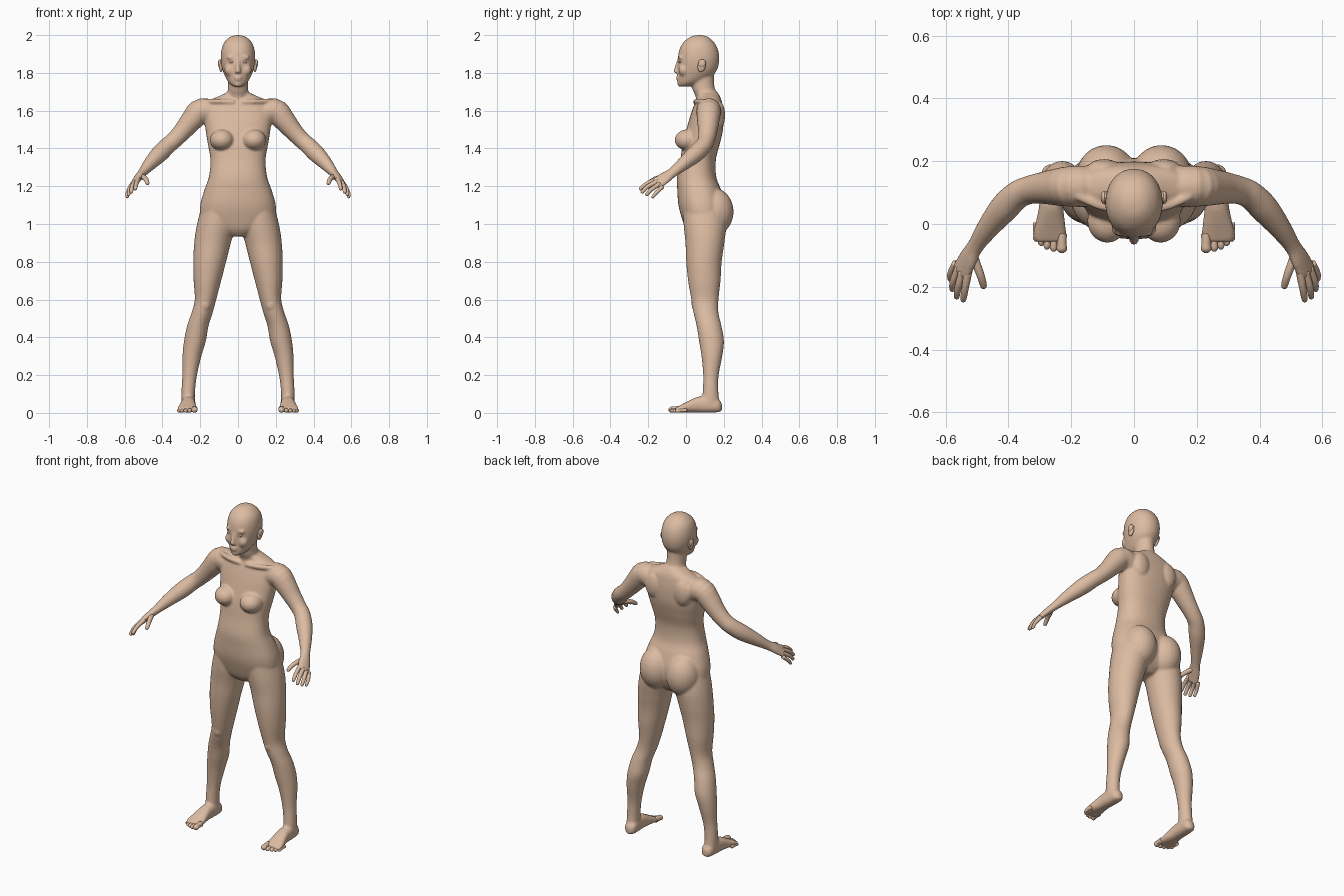
import bpy, bmesh, math
from mathutils import Vector, Matrix

skin = bpy.data.materials.new("skin")
skin.diffuse_color = (0.72, 0.50, 0.36, 1)
X, Y, Z = Vector((1, 0, 0)), Vector((0, 1, 0)), Vector((0, 0, 1))


def spline(rows, steps):
    """Smoothly interpolate rows of numbers (Catmull-Rom)."""
    out = []
    for i in range(len(rows) - 1):
        a, b, c, d = rows[max(i - 1, 0)], rows[i], rows[i + 1], rows[min(i + 2, len(rows) - 1)]
        for k in range(steps):
            t = k / steps
            out.append([0.5 * (2 * q + (r - p) * t + (2 * p - 5 * q + 4 * r - s) * t * t
                               + (3 * q - p - 3 * r + s) * t ** 3) for p, q, r, s in zip(a, b, c, d)])
    return out + [list(rows[-1])]


def loft(bm, rows, u, v=None, power=2.0, sides=28, steps=4):
    """Closed loft; rows are (x, y, z, radius_u, radius_v). Without v the rings follow the path."""
    rows = spline(rows, steps)
    rings = []
    for i, (x, y, z, ru, rv) in enumerate(rows):
        a, b = u, v
        if v is None:
            t = (Vector(rows[min(i + 1, len(rows) - 1)][:3]) - Vector(rows[max(i - 1, 0)][:3])).normalized()
            a = (u - t * u.dot(t)).normalized()
            b = t.cross(a)
        ring = []
        for k in range(sides):
            ang = 2 * math.pi * k / sides
            c, s = math.cos(ang), math.sin(ang)
            c = math.copysign(abs(c) ** (2 / power), c) * max(ru, 0.002)
            s = math.copysign(abs(s) ** (2 / power), s) * max(rv, 0.002)
            ring.append(bm.verts.new(Vector((x, y, z)) + a * c + b * s))
        rings.append(ring)
    for p, q in zip(rings, rings[1:]):
        for k in range(sides):
            n = (k + 1) % sides
            bm.faces.new((p[k], p[n], q[n], q[k]))
    bm.faces.new(rings[0][::-1])
    bm.faces.new(rings[-1])


def slices(rows):
    """Rows (z, half width, front y, back y) to loft rows."""
    return [(0, (f + b) / 2, z, w, (b - f) / 2) for z, w, f, b in rows]


def blob(bm, centre, radii, tilt=0.0):
    m = Matrix.Translation(centre) @ Matrix.Rotation(tilt, 4, 'X') @ Matrix.Diagonal((*radii, 1))
    bmesh.ops.create_uvsphere(bm, u_segments=24, v_segments=16, radius=1, matrix=m)


def mirror(bm):
    geo = bmesh.ops.duplicate(bm, geom=bm.verts[:] + bm.edges[:] + bm.faces[:])["geom"]
    bmesh.ops.scale(bm, vec=(-1, 1, 1), verts=[g for g in geo if isinstance(g, bmesh.types.BMVert)])


def finish(name, bm, voxel=0, smooth=0):
    bmesh.ops.recalc_face_normals(bm, faces=bm.faces[:])
    for f in bm.faces:
        f.smooth = True
    mesh = bpy.data.meshes.new(name)
    bm.to_mesh(mesh)
    bm.free()
    ob = bpy.data.objects.new(name, mesh)
    bpy.context.collection.objects.link(ob)
    mesh.materials.append(skin)
    if voxel:
        r = ob.modifiers.new("fuse", 'REMESH')
        r.mode, r.voxel_size, r.use_smooth_shade = 'VOXEL', voxel, True
    if smooth:
        s = ob.modifiers.new("soften", 'SMOOTH')
        s.factor, s.iterations = 0.5, smooth
    return ob


body = bmesh.new()

# Leg: thigh, knee, calf, ankle
loft(body, [(.100, .090, 1.12, .085, .105), (.115, .100, 1.00, .102, .113), (.135, .100, .90, .097, .103),
            (.150, .095, .80, .087, .094), (.162, .097, .70, .073, .086), (.172, .100, .60, .057, .072),
            (.190, .106, .53, .056, .066), (.213, .122, .46, .057, .066), (.228, .135, .38, .058, .066),
            (.244, .137, .30, .050, .055), (.256, .132, .20, .039, .041), (.263, .130, .12, .036, .041),
            (.264, .130, .06, .035, .046), (.263, .130, .02, .030, .044)], X, Y)
blob(body, (.175, .055, .575), (.030, .026, .038))

# Foot without toes
loft(body, [(.260, .190, .030, .012, .018), (.260, .172, .038, .033, .034), (.262, .120, .045, .037, .044),
            (.264, .060, .043, .038, .041), (.266, .015, .033, .045, .031), (.268, -.025, .023, .052, .020),
            (.268, -.048, .017, .050, .014), (.268, -.058, .015, .044, .010)], X, Z, 2.4)

# Arm, wrist and palm
across = Vector((.60, .53, -.60))
loft(body, [(.12, .120, 1.585, .065, .065), (.195, .120, 1.600, .066, .066), (.24, .118, 1.555, .060, .060),
            (.29, .115, 1.495, .051, .050), (.335, .108, 1.447, .045, .045), (.372, .092, 1.415, .045, .045),
            (.415, .050, 1.372, .046, .046), (.465, -.012, 1.320, .036, .036), (.505, -.070, 1.273, .028, .024),
            (.528, -.110, 1.246, .036, .020), (.550, -.152, 1.216, .039, .015), (.554, -.160, 1.211, .034, .011)],
     across)

# Breast, buttock, shoulder blade, collar bone
blob(body, (.085, .010, 1.445), (.064, .070, .056))
blob(body, (.088, .148, 1.065), (.098, .104, .125))
blob(body, (.095, .175, 1.575), (.055, .032, .075))
loft(body, [(.02, .05, 1.645, .012, .012), (.10, .055, 1.650, .013, .013), (.18, .09, 1.650, .014, .014)], Z)
# Cheek and brow
blob(body, (.042, -.012, 1.815), (.030, .028, .032))
blob(body, (.032, -.028, 1.882), (.030, .014, .010))
mirror(body)

# Torso
loft(body, slices([(1.70, .050, .050, .165), (1.675, .105, .060, .180), (1.645, .165, .048, .190),
                   (1.58, .180, .025, .198), (1.50, .172, .002, .196), (1.42, .159, -.018, .178),
                   (1.34, .146, -.030, .158), (1.25, .154, -.047, .160), (1.18, .178, -.046, .186),
                   (1.10, .200, -.040, .208), (1.03, .195, -.022, .205), (.97, .130, .000, .180),
                   (.935, .050, .030, .140)]), X, Y, 2.3, 40)

# Neck
loft(body, [(0, .120, 1.62, .075, .070), (0, .115, 1.67, .062, .063), (0, .092, 1.72, .053, .060),
            (0, .085, 1.80, .053, .062)], X, Y)

# Head
loft(body, slices([(2.0, .012, .058, .085), (1.99, .043, .022, .117), (1.96, .074, -.015, .150),
                   (1.92, .088, -.036, .170), (1.87, .091, -.043, .176), (1.82, .083, -.043, .166),
                   (1.785, .070, -.043, .140), (1.755, .054, -.043, .095), (1.737, .037, -.041, .050),
                   (1.727, .018, -.034, .010)]), X, Y, 2.1, 36)

# Nose, lips, chin
loft(body, [(0, -.036, 1.875, .009, .009), (0, -.048, 1.835, .010, .011), (0, -.054, 1.806, .015, .013),
            (0, -.044, 1.797, .012, .008)], X, Y)
blob(body, (0, -.041, 1.777), (.023, .013, .006))
blob(body, (0, -.040, 1.765), (.020, .013, .006))
blob(body, (0, -.032, 1.740), (.020, .014, .014))
finish("body", body, 0.007, 4)

# Fingers and thumb
fingers = bmesh.new()
for base, mid, tip, r in [((.528, -.150, 1.238), (.538, -.205, 1.215), (.545, -.247, 1.182), .0115),
                          ((.545, -.148, 1.226), (.560, -.200, 1.200), (.566, -.237, 1.164), .0115),
                          ((.558, -.138, 1.212), (.576, -.182, 1.184), (.580, -.213, 1.150), .0110),
                          ((.568, -.124, 1.198), (.584, -.155, 1.168), (.587, -.180, 1.138), .0100),
                          ((.515, -.095, 1.255), (.490, -.160, 1.240), (.477, -.205, 1.212), .0130)]:
    end = Vector(tip) - (Vector(tip) - Vector(mid)).normalized() * r * .7
    loft(fingers, [(*base, r * 1.15, r * 1.15), (*mid, r, r), (*end, r * .8, r * .8), (*tip, r * .25, r * .25)],
         across, sides=14)
mirror(fingers)
finish("fingers", fingers)

# Toes
toes = bmesh.new()
for x, tip, r in [(.230, -.092, .0165), (.256, -.088, .0115), (.277, -.081, .011), (.296, -.070, .0105),
                  (.312, -.056, .010)]:
    loft(toes, [(x, tip + .06, r + .004, r, r), (x, tip + .03, r + .003, r * .9, r * .9),
                (x, tip + .01, r, r, r * .95), (x, tip, r, r * .35, r * .35)], X, Z, sides=14)
mirror(toes)
finish("toes", toes)

# Ears
ears = bmesh.new()
blob(ears, (.090, .083, 1.838), (.011, .021, .034), -.2)
blob(ears, (.097, .085, 1.850), (.009, .020, .022), -.2)
mirror(ears)
finish("ears", ears)

# Eyes
eyes = bmesh.new()
blob(eyes, (.034, -.030, 1.858), (.015, .010, .007))
mirror(eyes)
finish("eyes", eyes)
